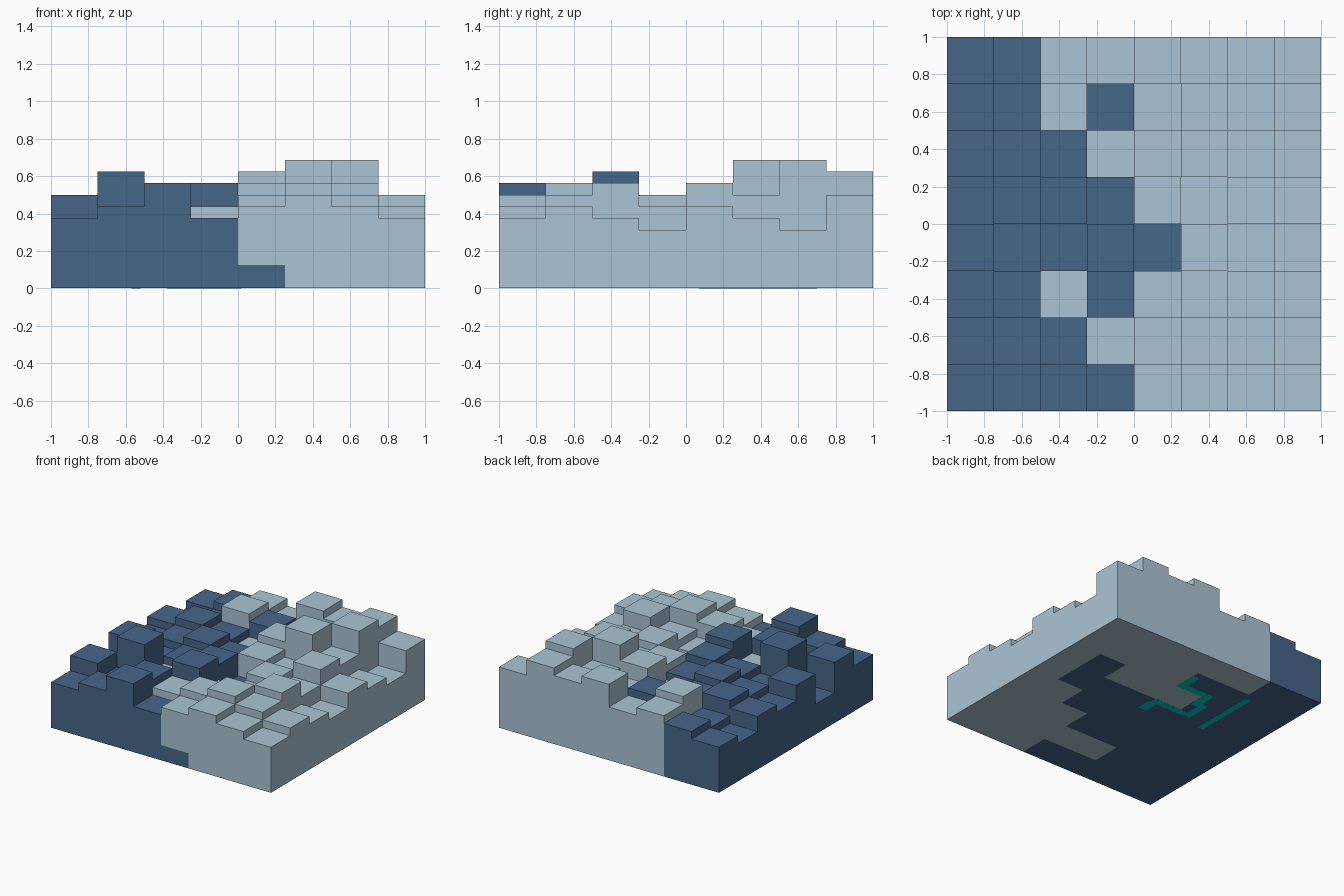
import bpy
import bmesh

cube = bpy.data.objects.get("Cube")
if cube:
    bpy.data.objects.remove(cube, do_unlink=True)

CELL, STEP = 0.25, 0.0625
FLOOR, SLAB = 0.001, 0.125

# Block heights in steps (hex digits), rows from front to back, left digit at -x
HEIGHTS = ["67967876", "86878987", "4a696796", "86785875",
           "67878797", "78769b86", "569878b5", "6787a9a8"]
# Surface and underside colouring: D = dark, L = light
TOP = ["DDDDLLLL", "DDDLLLLL", "DDLDLLLL", "DDDDDLLL",
       "DDDDLLLL", "DDDLLLLL", "DDLDLLLL", "DDLLLLLL"]
UNDER = ["DDDDDLLL", "DDDLLLLL", "DDDDDLLL", "DDDDDDLL",
         "DDDDDDDL", "DDDLLLDL", "DDDDLLLL", "DDLLLLLL"]


def material(name, rgb):
    m = bpy.data.materials.new(name)
    m.use_nodes = True
    m.diffuse_color = (*rgb, 1)
    m.node_tree.nodes["Principled BSDF"].inputs["Base Color"].default_value = (*rgb, 1)
    return m


LIGHT = material("pale blue grey", (0.41, 0.56, 0.66))
DARK = material("slate blue", (0.061, 0.133, 0.25))
TEAL = material("teal", (0.0, 0.62, 0.59))


def make_object(name, bm, mats):
    bmesh.ops.remove_doubles(bm, verts=bm.verts, dist=1e-5)
    mesh = bpy.data.meshes.new(name)
    bm.to_mesh(mesh)
    bm.free()
    for m in mats:
        mesh.materials.append(m)
    obj = bpy.data.objects.new(name, mesh)
    bpy.context.collection.objects.link(obj)


def quad(bm, pts, mat=0):
    bm.faces.new([bm.verts.new(p) for p in pts]).material_index = mat


def height(i, j):
    if 0 <= i < 8 and 0 <= j < 8:
        return int(HEIGHTS[j][i], 16) * STEP
    return SLAB


def sides(i, j):
    """Neighbour offset and outward-wound edge for each side of a cell."""
    x0, y0 = -1 + i * CELL, -1 + j * CELL
    x1, y1 = x0 + CELL, y0 + CELL
    return [((0, -1), (x0, y0), (x1, y0)), ((1, 0), (x1, y0), (x1, y1)),
            ((0, 1), (x1, y1), (x0, y1)), ((-1, 0), (x0, y1), (x0, y0))]


def wall(bm, a, b, low, high, mat=0):
    quad(bm, [(*a, low), (*b, low), (*b, high), (*a, high)], mat)


# Stepped blocks: one top per cell, walls only where a neighbour is lower
def terrain(name, key, mat):
    bm = bmesh.new()
    for j in range(8):
        for i in range(8):
            if TOP[j][i] != key:
                continue
            h = height(i, j)
            edges = sides(i, j)
            quad(bm, [(*a, h) for _, a, _ in edges])
            for (di, dj), a, b in edges:
                low = height(i + di, j + dj)
                if low < h:
                    wall(bm, a, b, low, h)
    make_object(name, bm, [mat])


terrain("dark_blocks", "D", DARK)
terrain("light_blocks", "L", LIGHT)

# Base slab: underside and the lower band of the outer walls
bm = bmesh.new()
for j in range(8):
    for i in range(8):
        mat = 0 if UNDER[j][i] == "D" else 1
        edges = sides(i, j)
        quad(bm, [(*a, FLOOR) for _, a, _ in reversed(edges)], mat)
        for (di, dj), a, b in edges:
            if not (0 <= i + di < 8 and 0 <= j + dj < 8):
                wall(bm, a, b, FLOOR, SLAB, mat)
make_object("base_slab", bm, [DARK, LIGHT])


# Thin inlaid strips on the underside (x0, x1, y0, y1)
def strips(name, rects):
    bm = bmesh.new()
    for x0, x1, y0, y1 in rects:
        ring = [(x0, y0), (x1, y0), (x1, y1), (x0, y1)]
        quad(bm, [(*p, 0) for p in reversed(ring)])
        for k in range(4):
            wall(bm, ring[k], ring[(k + 1) % 4], 0, FLOOR)
    make_object(name, bm, [TEAL])


strips("underside_bar", [(-0.57, -0.52, 0.13, 0.69)])
strips("underside_outline", [
    (-0.32, 0.0, 0.19, 0.25), (-0.06, 0.02, 0.07, 0.19),
    (-0.38, -0.32, 0.20, 0.42), (-0.32, -0.25, 0.36, 0.56),
    (-0.25, -0.06, 0.50, 0.56), (-0.06, 0.0, 0.50, 0.70),
])
